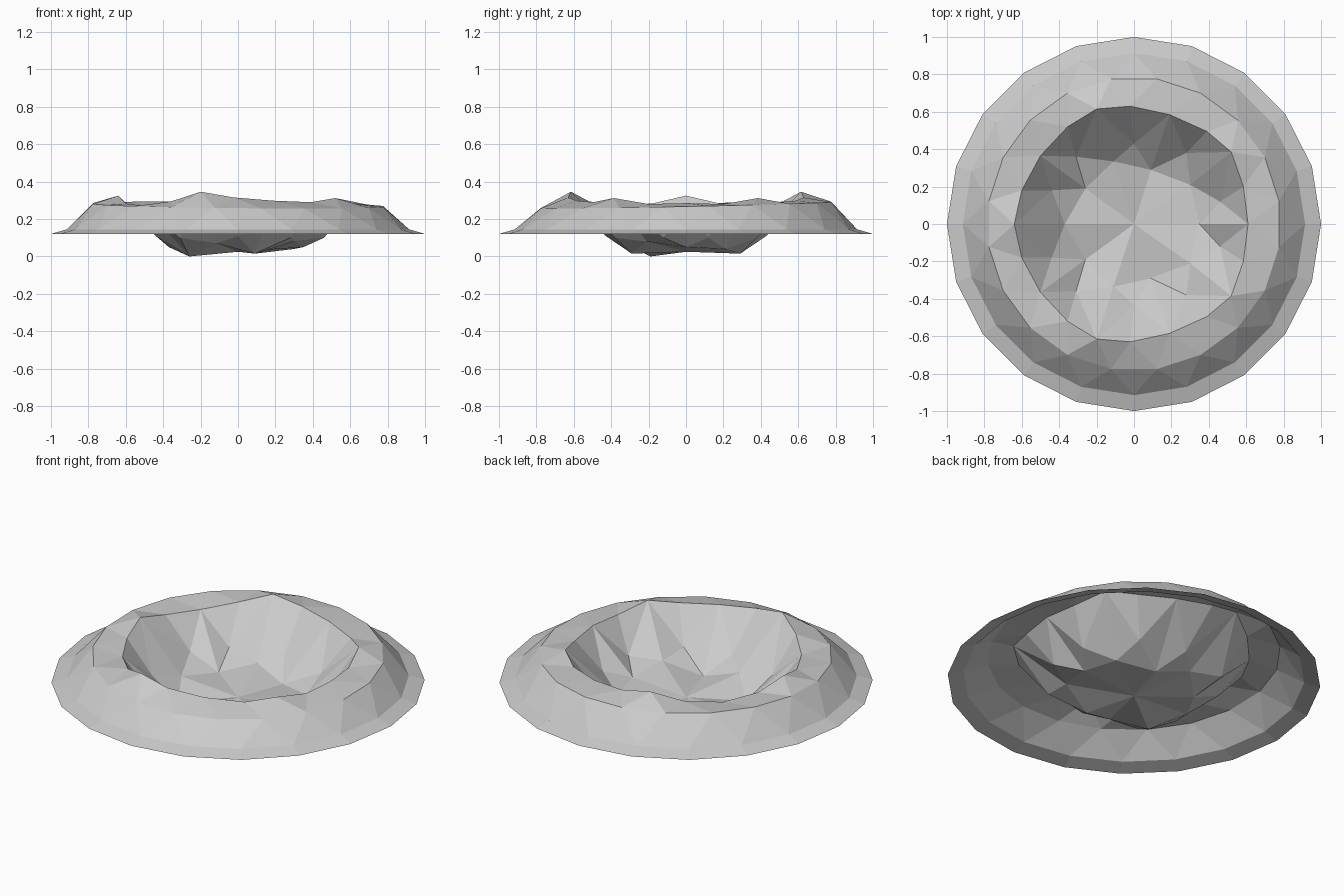
import bpy
import bmesh
from math import sin, cos, pi

cube = bpy.data.objects.get("Cube")
if cube:
    bpy.data.objects.remove(cube, do_unlink=True)

SIDES = 20

# One plain stone colour
stone = bpy.data.materials.new("grey_stone")
stone.use_nodes = True
grey = (0.6, 0.6, 0.6, 1)
stone.diffuse_color = grey
stone.node_tree.nodes["Principled BSDF"].inputs["Base Color"].default_value = grey


def circle(radius, height, offset=0.0):
    """Points of a ring; height is a function of the angle."""
    angles = [2 * pi * (i + offset) / SIDES for i in range(SIDES)]
    return [(radius * cos(a), radius * sin(a), height(a)) for a in angles]


def mirrored(half):
    """Complete a half ring running from +x to -x by mirroring it in y."""
    return half + [(x, -y, z) for x, y, z in reversed(half[1:-1])]


def add_ring(bm, points):
    return [bm.verts.new(p) for p in points]


def strip(bm, outer, inner, shift=0):
    """Triangles between two rings; shift tells which ring is half a step ahead."""
    for i in range(SIDES):
        j = (i + 1) % SIDES
        if shift:
            bm.faces.new((outer[i], inner[j], inner[i]))
            bm.faces.new((outer[i], outer[j], inner[j]))
        else:
            bm.faces.new((outer[i], outer[j], inner[i]))
            bm.faces.new((inner[i], outer[j], inner[j]))


def finish(bm, name):
    mesh = bpy.data.meshes.new(name)
    bm.normal_update()
    bm.to_mesh(mesh)
    bm.free()
    mesh.materials.append(stone)
    obj = bpy.data.objects.new(name, mesh)
    bpy.context.collection.objects.link(obj)
    return obj


# Uneven crest shared by the slope and the bowl
rim_points = mirrored([
    (.61, 0, .285), (.585, .2, .28), (.52, .385, .312), (.39, .495, .29),
    (.19, .585, .298), (-.02, .63, .315), (-.2, .615, .346), (-.355, .52, .295),
    (-.5, .365, .27), (-.6, .18, .283), (-.64, 0, .325)])

# Outer slope: skirt, bank and rough shelf up to the crest
bm = bmesh.new()
foot = add_ring(bm, circle(1, lambda a: .12))
skirt = add_ring(bm, circle(.915, lambda a: .145))
shelf = add_ring(bm, circle(.785, lambda a: .275 + .017 * sin(a) - .008 * cos(a), .5))
rim = add_ring(bm, rim_points)
for i in range(SIDES):
    j = (i + 1) % SIDES
    bm.faces.new((foot[i], foot[j], skirt[j], skirt[i]))
strip(bm, skirt, shelf)
strip(bm, shelf, rim, shift=1)
finish(bm, "crater_slope")

# Bowl: wall down to a zigzag ring, then the sunken floor
bowl_points = mirrored([
    (.35, 0, .05), (.46, .12, .1), (.3, .21, .04), (.28, .38, .1),
    (.09, .29, .015), (0, .43, .11), (-.11, .335, .07), (-.31, .36, .1),
    (-.26, .19, .03), (-.44, .18, .11), (-.37, 0, .05)])
bowl_points[12] = (-.26, -.19, 0)
bowl_points[18] = (.3, -.21, .08)

bm = bmesh.new()
rim = add_ring(bm, rim_points)
base = add_ring(bm, bowl_points)
centre = bm.verts.new((0, 0, .025))
for i in range(0, SIDES, 2):
    low, high, low_next = base[i], base[i + 1], base[(i + 2) % SIDES]
    top, mid, top_next = rim[i], rim[i + 1], rim[(i + 2) % SIDES]
    bm.faces.new((top, mid, high))
    bm.faces.new((top, high, low))
    bm.faces.new((mid, top_next, high))
    bm.faces.new((top_next, low_next, high))
    bm.faces.new((low, high, low_next))
    bm.faces.new((low, low_next, centre))
finish(bm, "crater_bowl")
